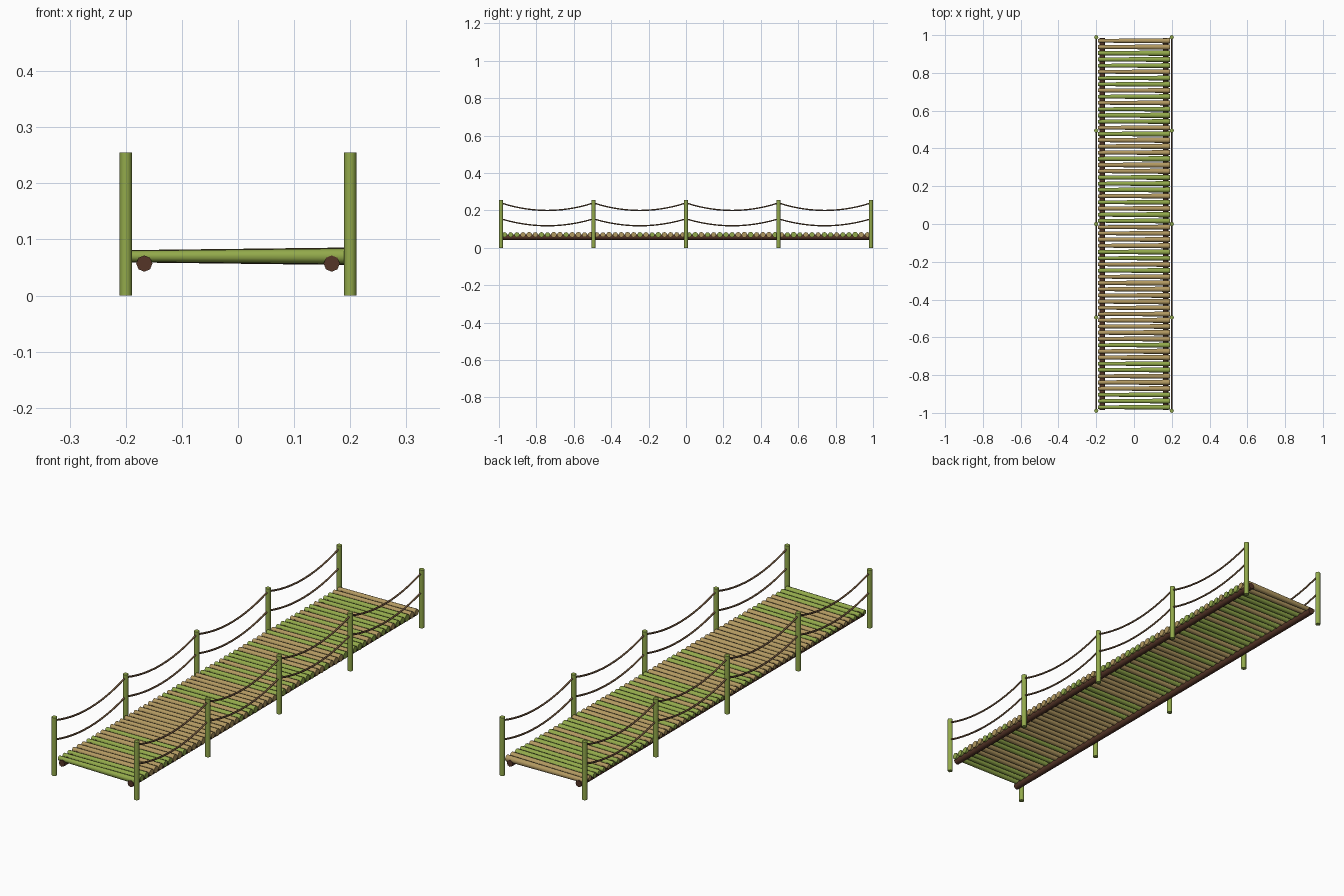
import bpy, math, random
from mathutils import Vector

if "Cube" in bpy.data.objects:
    bpy.data.objects.remove(bpy.data.objects["Cube"])

random.seed(4)


def material(name, rgb):
    m = bpy.data.materials.new(name)
    m.diffuse_color = (*rgb, 1)
    m.use_nodes = True
    m.node_tree.nodes["Principled BSDF"].inputs["Base Color"].default_value = m.diffuse_color
    return m


GREEN = material("green_bamboo", (0.29, 0.40, 0.07))
TAN = material("dry_bamboo", (0.45, 0.32, 0.12))
BROWN = material("dark_wood", (0.09, 0.035, 0.02))
ROPE = material("rope", (0.16, 0.09, 0.045))


def pole(name, a, b, r1, r2, sides, mat):
    """Tapered round pole from a to b."""
    a, b = Vector(a), Vector(b)
    bpy.ops.mesh.primitive_cone_add(vertices=sides, radius1=r1, radius2=r2, depth=(b - a).length)
    o = bpy.context.object
    o.name = name
    o.location = (a + b) / 2
    o.rotation_euler = (b - a).to_track_quat('Z', 'Y').to_euler()
    o.data.materials.append(mat)
    bpy.ops.object.shade_smooth_by_angle(angle=math.radians(50))
    return o


def rope(name, x, z_post, z_mid, ys):
    """Rope sagging in a parabola between neighbouring posts."""
    curve = bpy.data.curves.new(name, 'CURVE')
    curve.dimensions = '3D'
    curve.bevel_depth = 0.004
    curve.bevel_resolution = 1
    curve.use_fill_caps = True
    steps = 12
    for y0, y1 in zip(ys, ys[1:]):
        s = curve.splines.new('POLY')
        s.points.add(steps)
        for i, p in enumerate(s.points):
            t = i / steps
            z = z_post - (z_post - z_mid) * 4 * t * (1 - t)
            p.co = (x, y0 + (y1 - y0) * t, z, 1)
    curve.materials.append(ROPE)
    o = bpy.data.objects.new(name, curve)
    bpy.context.collection.objects.link(o)


POST_Y = [-0.989 + 1.978 * i / 4 for i in range(5)]

# Posts, beams and ropes on both sides
for side, sx in (("left", -1), ("right", 1)):
    for i, y in enumerate(POST_Y):
        pole(f"{side}_post_{i + 1}", (0.2 * sx, y, 0), (0.2 * sx, y, 0.255), 0.011, 0.011, 12, GREEN)
    pole(f"{side}_beam", (0.167 * sx, -0.985, 0.057), (0.167 * sx, 0.985, 0.057), 0.0145, 0.0145, 8, BROWN)
    rope(f"{side}_hand_rope", 0.2 * sx, 0.24, 0.20, POST_Y)
    rope(f"{side}_lower_rope", 0.2 * sx, 0.155, 0.118, POST_Y)

# Deck of tapered bamboo slats, thicker to the right
COUNT = 60
for i in range(COUNT):
    y = -0.97 + 1.94 * i / (COUNT - 1)
    k = random.uniform(0.9, 1.05)
    mat = GREEN if i == 0 or random.random() < 0.4 else TAN
    pole(f"slat_{i + 1}", (-0.19, y, 0.07), (0.19, y, 0.07), 0.0105 * k, 0.0148 * k, 10, mat)
